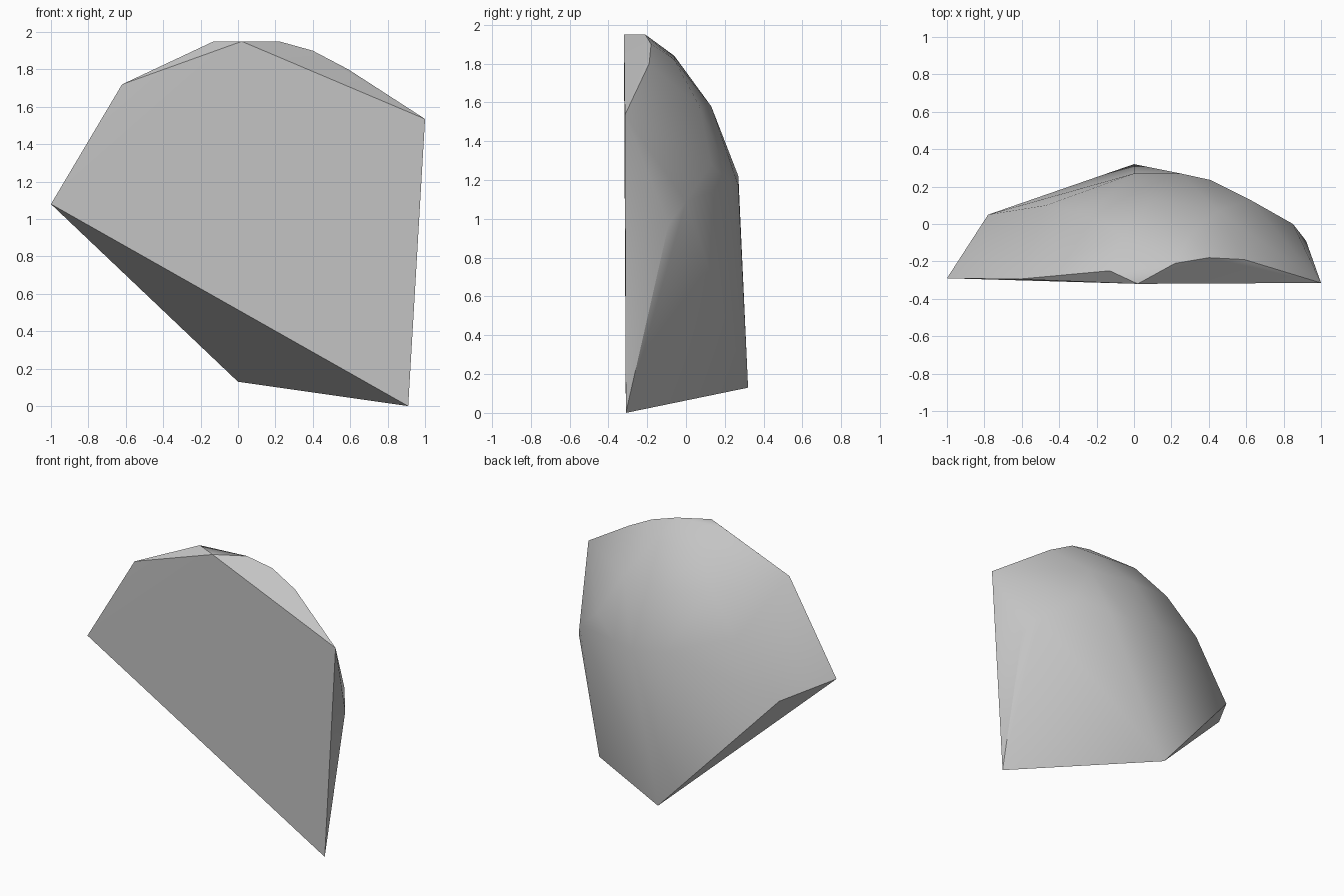
import bpy
import bmesh
import math

cube = bpy.data.objects.get("Cube")
if cube:
    bpy.data.objects.remove(cube, do_unlink=True)

# Single stone colour
stone = bpy.data.materials.new("light_grey_stone")
stone.use_nodes = True
grey = (0.55, 0.55, 0.55, 1.0)
stone.diffuse_color = grey
stone.node_tree.nodes["Principled BSDF"].inputs["Base Color"].default_value = grey

# Flat split face
split_face = [(-1, -.29, 1.08), (-.62, -.295, 1.72), (.02, -.32, 1.95),
              (1, -.315, 1.535), (.91, -.31, 0)]
# Chipped top rim
top_rim = [(-.13, -.25, 1.95), (.22, -.21, 1.95), (.4, -.18, 1.9), (.59, -.19, 1.8)]
# Underside corners
underside = [(0, .32, .13), (-.78, .05, .99)]
# Widest ridge around the back
back_ridge = [(.92, -.09, .97), (.85, 0, 1.09), (.62, .13, 1.28), (.41, .235, 1.18),
              (.25, .27, 1.17), (0, .27, 1.22), (-.47, .1, 1.38)]
# Rounded upper back
upper_back = [(.1, .13, 1.58), (.45, .07, 1.58), (.75, -.08, 1.42),
              (-.25, .05, 1.64), (-.06, -.06, 1.84), (.3, -.06, 1.82)]

# Wrap the corners into one broken stone
bm = bmesh.new()
for point in split_face + top_rim + underside + back_ridge + upper_back:
    bm.verts.new(point)
bmesh.ops.convex_hull(bm, input=bm.verts[:])
loose = [v for v in bm.verts if not v.link_faces]
bmesh.ops.delete(bm, geom=loose, context='VERTS')
bmesh.ops.dissolve_limit(bm, angle_limit=math.radians(2),
                         verts=bm.verts[:], edges=bm.edges[:])
bmesh.ops.recalc_face_normals(bm, faces=bm.faces[:])

mesh = bpy.data.meshes.new("broken_stone")
bm.to_mesh(mesh)
bm.free()
mesh.materials.append(stone)
rock = bpy.data.objects.new("broken_stone", mesh)
bpy.context.collection.objects.link(rock)

# Soft back with crisp broken edges
bpy.ops.object.select_all(action='DESELECT')
rock.select_set(True)
bpy.context.view_layer.objects.active = rock
bpy.ops.object.shade_smooth_by_angle(angle=math.radians(35))
